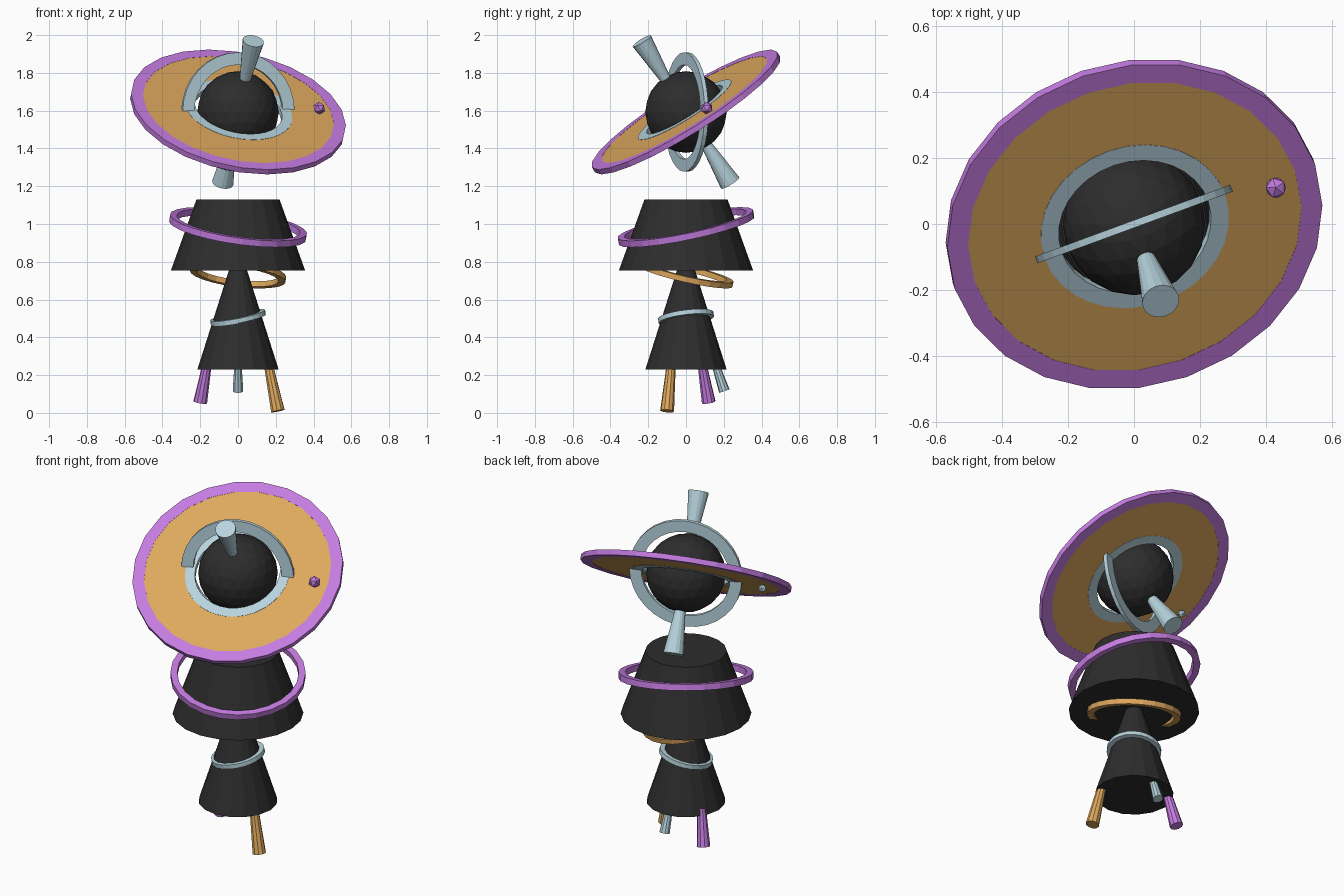
import bpy, bmesh, math
from mathutils import Vector

cube = bpy.data.objects.get("Cube")
if cube:
    bpy.data.objects.remove(cube, do_unlink=True)


def material(name, r, g, b):
    m = bpy.data.materials.new(name)
    m.use_nodes = True
    m.diffuse_color = (r, g, b, 1)
    bsdf = m.node_tree.nodes["Principled BSDF"]
    bsdf.inputs["Base Color"].default_value = (r, g, b, 1)
    bsdf.inputs["Roughness"].default_value = 0.8
    return m


BLACK = material("black", 0.026, 0.026, 0.026)
ORANGE = material("orange", 0.73, 0.39, 0.11)
PURPLE = material("purple", 0.55, 0.20, 0.74)
BLUE = material("pale_blue", 0.47, 0.65, 0.72)


def finish(name, bm, mat, center, axis=(0, 0, 1)):
    """Turn a bmesh into an object whose local z follows the axis."""
    bmesh.ops.recalc_face_normals(bm, faces=bm.faces)
    mesh = bpy.data.meshes.new(name)
    bm.to_mesh(mesh)
    bm.free()
    mesh.materials.append(mat)
    ob = bpy.data.objects.new(name, mesh)
    bpy.context.collection.objects.link(ob)
    ob.location = center
    ob.rotation_mode = 'QUATERNION'
    ob.rotation_quaternion = Vector(axis).to_track_quat('Z', 'Y')
    return ob


def ring(name, mat, outer, inner, height, center, axis, sides):
    """Flat ring with a rectangular section."""
    bm = bmesh.new()
    h = height / 2
    loops = []
    for r, z in ((outer, -h), (outer, h), (inner, h), (inner, -h)):
        loops.append([bm.verts.new((r * math.cos(math.tau * i / sides),
                                    r * math.sin(math.tau * i / sides), z))
                      for i in range(sides)])
    for k in range(4):
        a, b = loops[k], loops[(k + 1) % 4]
        for i in range(sides):
            j = (i + 1) % sides
            bm.faces.new((a[i], a[j], b[j], b[i]))
    return finish(name, bm, mat, center, axis)


def cone(name, mat, start, end, r_start, r_end, sides):
    """Closed frustum between two points."""
    start, end = Vector(start), Vector(end)
    bm = bmesh.new()
    bmesh.ops.create_cone(bm, cap_ends=True, segments=sides, radius1=r_start,
                          radius2=r_end, depth=(end - start).length)
    return finish(name, bm, mat, (start + end) / 2, end - start)


def ball(name, mat, radius, center, detail):
    bm = bmesh.new()
    bmesh.ops.create_icosphere(bm, subdivisions=detail, radius=radius)
    return finish(name, bm, mat, center)


# Body: two stacked frustums
cone("upper_body", BLACK, (0, 0, 0.755), (0, 0, 1.13), 0.355, 0.22, 20)
cone("lower_body", BLACK, (0, 0, 0.23), (0, 0, 0.78), 0.215, 0.04, 16)

# Tilted rings floating around the body
ring("upper_body_ring", PURPLE, 0.367, 0.33, 0.035, (0, 0, 0.983), (0.14, -0.2, 0.97), 24)
ring("middle_body_ring", ORANGE, 0.255, 0.218, 0.03, (0, 0, 0.737), (0.12, 0.22, 0.97), 24)
ring("lower_body_ring", BLUE, 0.148, 0.12, 0.025, (0, 0, 0.505), (-0.19, -0.12, 0.97), 24)

# Three splayed legs, widening toward the foot
cone("orange_leg", ORANGE, (0.16, -0.078, 0.26), (0.211, -0.1, 0.01), 0.024, 0.037, 10)
cone("purple_leg", PURPLE, (-0.163, 0.085, 0.26), (-0.2, 0.12, 0.056), 0.024, 0.037, 10)
cone("blue_leg", BLUE, (0, 0.155, 0.26), (0, 0.203, 0.115), 0.02, 0.029, 10)

# Head sphere with its tilted disc of three bands
HEAD = Vector((0, 0, 1.593))
AXIS = Vector((0.18, -0.52, 0.835)).normalized()
ball("head", BLACK, 0.216, HEAD, 3)
ring("disc_outer_band", PURPLE, 0.578, 0.514, 0.03, HEAD, AXIS, 24)
ring("disc_middle_band", ORANGE, 0.516, 0.285, 0.028, HEAD, AXIS, 48)
ring("disc_inner_band", BLUE, 0.29, 0.235, 0.031, HEAD, AXIS, 32)

# Upright ring around the head
ring("upright_ring", BLUE, 0.316, 0.25, 0.022, HEAD, (-0.345, 0.94, 0), 32)

# Flared horns along the disc axis, and small moons on either face of the disc
for side, horn, moon, mat, size in ((1, "top_horn", "upper_moon", PURPLE, 0.034),
                                    (-1, "bottom_horn", "lower_moon", BLUE, 0.024)):
    cone(horn, BLUE, HEAD + AXIS * 0.19 * side, HEAD + AXIS * 0.45 * side, 0.027, 0.057, 16)
    ball(moon, mat, size, HEAD + Vector((0.43, 0.11, 0.02)) * side, 1)
